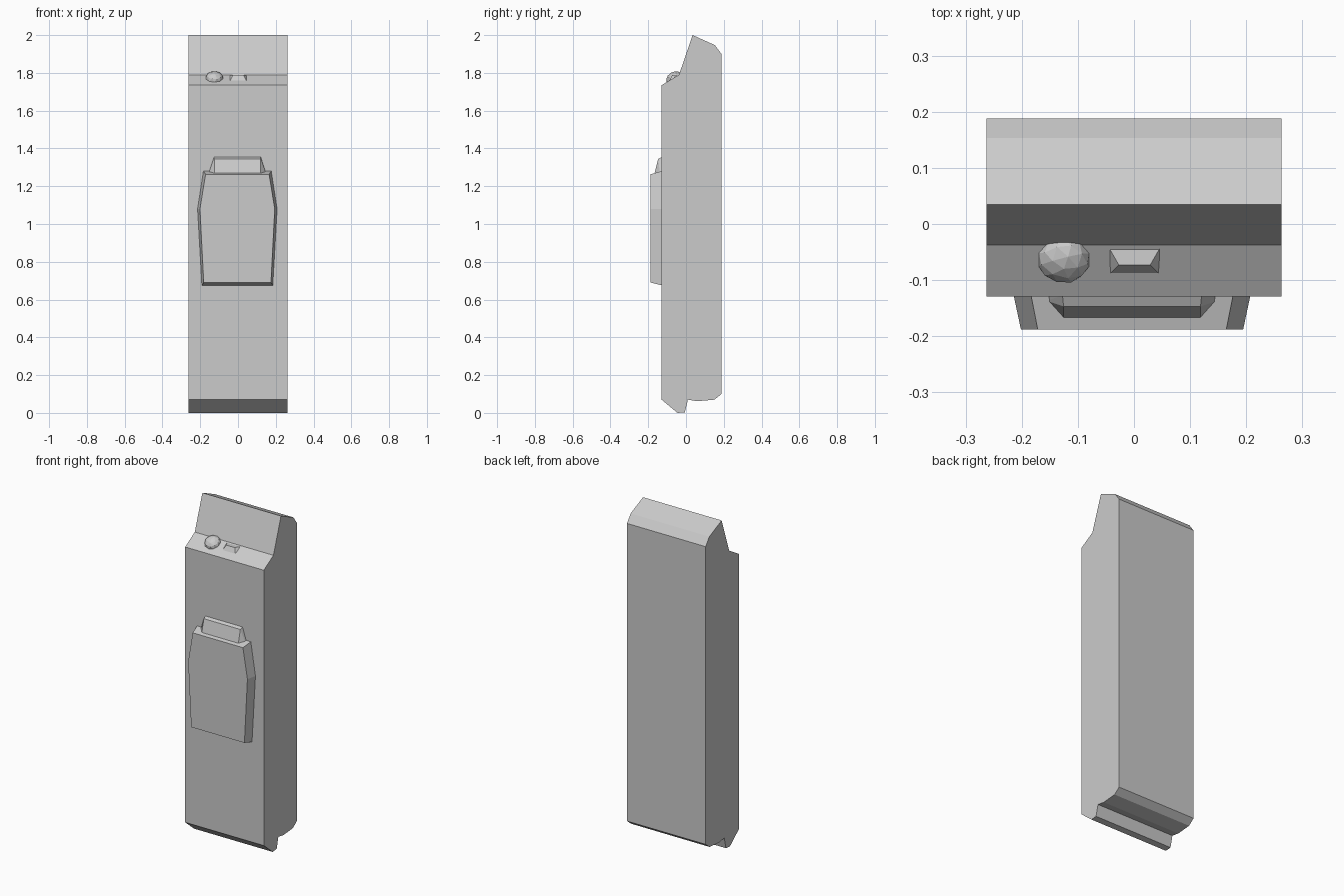
import bpy, bmesh, math
from mathutils import Matrix

if "Cube" in bpy.data.objects:
    bpy.data.objects.remove(bpy.data.objects["Cube"])


def finish(bm, name):
    bmesh.ops.recalc_face_normals(bm, faces=bm.faces)
    mesh = bpy.data.meshes.new(name)
    bm.to_mesh(mesh)
    bm.free()
    obj = bpy.data.objects.new(name, mesh)
    bpy.context.collection.objects.link(obj)
    return obj


def loft(name, start, end):
    """Solid between two outlines with equal point counts."""
    bm = bmesh.new()
    a = [bm.verts.new(p) for p in start]
    b = [bm.verts.new(p) for p in end]
    bm.faces.new(a)
    bm.faces.new(b[::-1])
    for i in range(len(a)):
        j = (i + 1) % len(a)
        bm.faces.new((a[i], b[i], b[j], a[j]))
    return finish(bm, name)


def mirrored_hull(name, half, cx):
    """Convex solid from points given for one side, mirrored about x = cx."""
    bm = bmesh.new()
    for x, y, z in half:
        for s in (-1, 1):
            bm.verts.new((cx + s * x, y, z))
    bmesh.ops.convex_hull(bm, input=bm.verts)
    bmesh.ops.dissolve_limit(bm, angle_limit=math.radians(1),
                             verts=bm.verts, edges=bm.edges)
    return finish(bm, name)


# Slab body: side profile (y, z) extruded across the width
W = 0.263
profile = [(-0.129, 0.07), (-0.045, 0.0), (-0.006, 0.003), (0.01, 0.07),
           (0.06, 0.062), (0.15, 0.07), (0.188, 0.10), (0.188, 1.90),
           (0.153, 1.947), (0.035, 2.0), (-0.037, 1.79), (-0.129, 1.735)]
loft("body", [(-W, y, z) for y, z in profile], [(W, y, z) for y, z in profile])

# Front plate: six-sided outline with bevelled sides
PX = -0.0035


def plate_ring(y, rows):
    return ([(PX + x, y, z) for x, z in rows] +
            [(PX - x, y, z) for x, z in reversed(rows)])


loft("front_plate",
     plate_ring(-0.127, [(0.188, 0.675), (0.211, 1.08), (0.18, 1.28)]),
     plate_ring(-0.188, [(0.178, 0.69), (0.198, 1.08), (0.168, 1.263)]))

# Latch tab above the plate
mirrored_hull("plate_tab", [(0.124, -0.127, 1.355), (0.122, -0.147, 1.345),
                            (0.122, -0.168, 1.262), (0.152, -0.137, 1.262),
                            (0.152, -0.127, 1.268)], PX)

# Faceted dome on the sloped ledge
bm = bmesh.new()
place = (Matrix.Translation((-0.125, -0.064, 1.774))
         @ Matrix.Rotation(math.radians(31), 4, 'X')
         @ Matrix.Diagonal((0.047, 0.045, 0.031, 1)))
bmesh.ops.create_icosphere(bm, subdivisions=2, radius=1, matrix=place)
finish(bm, "round_button")

# Wedge button on the sloped ledge
mirrored_hull("wedge_button", [(0.044, -0.089, 1.757), (0.044, -0.045, 1.787),
                               (0.028, -0.073, 1.788)], 0.001)
